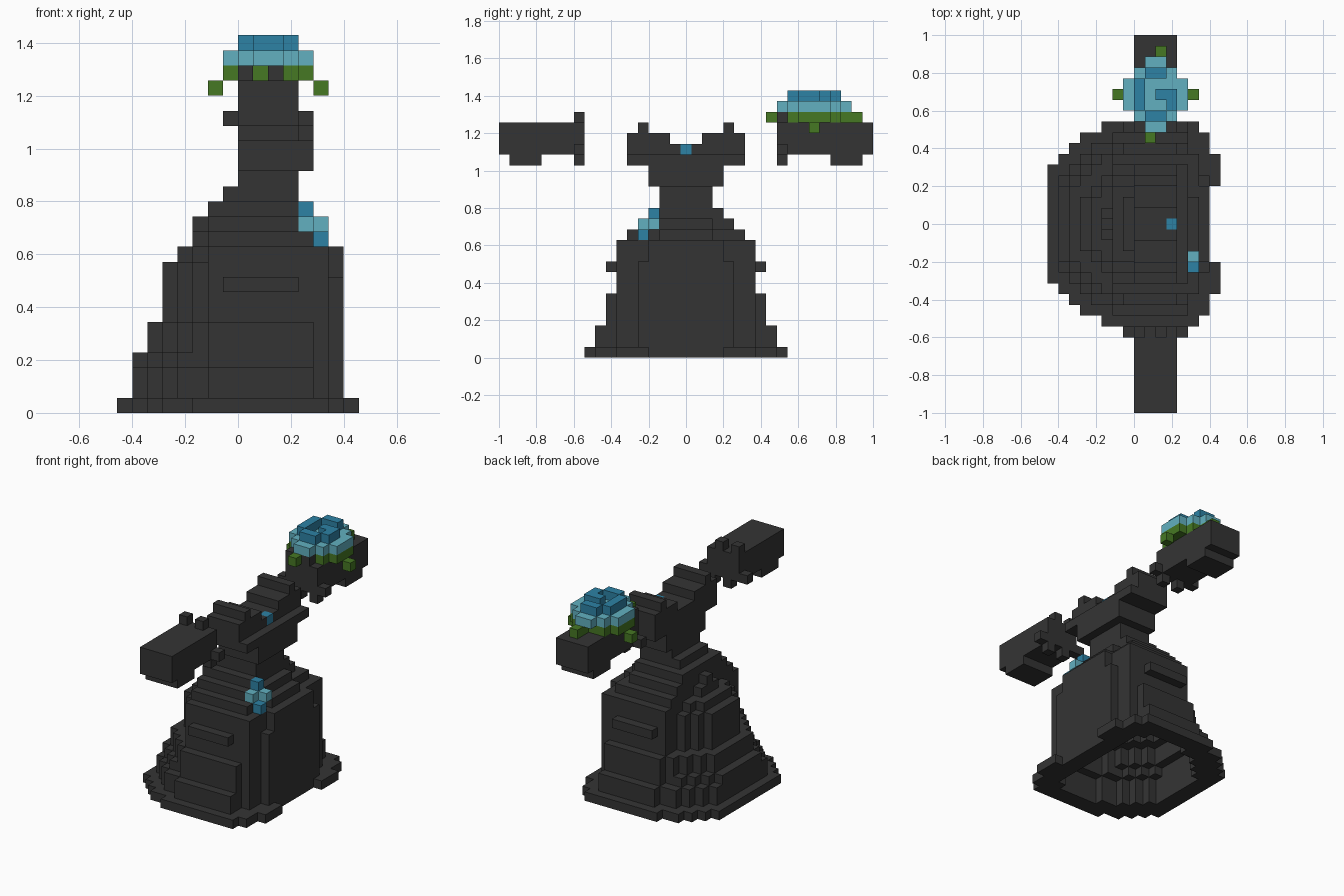
import bpy
import bmesh
from mathutils import Vector

if "Cube" in bpy.data.objects:
    bpy.data.objects.remove(bpy.data.objects["Cube"], do_unlink=True)

V = 2 / 35  # edge length of one block


def material(name, color):
    m = bpy.data.materials.new(name)
    m.use_nodes = True
    m.diffuse_color = (*color, 1)
    m.node_tree.nodes["Principled BSDF"].inputs["Base Color"].default_value = (*color, 1)
    return m


charcoal = material("charcoal", (0.034, 0.034, 0.034))
light_blue = material("light_blue", (0.122, 0.434, 0.527))
deep_blue = material("deep_blue", (0.026, 0.223, 0.376))
leaf_green = material("leaf_green", (0.061, 0.188, 0.017))


def box(xs, ys, zs):
    """Blocks filling inclusive ranges; a single number is one block."""
    def span(r):
        return range(r, r + 1) if isinstance(r, int) else range(r[0], r[1] + 1)
    return {(x, y, z) for x in span(xs) for y in span(ys) for z in span(zs)}


AXES = [Vector(a) for a in ((1, 0, 0), (0, 1, 0), (0, 0, 1))]


def build(name, cells, mat):
    """Make one object from the exposed sides of the blocks; y = 0 is the middle row."""
    bm = bmesh.new()
    for cell in cells:
        mid = Vector(cell) + Vector((-7.5, 0, 0.5))
        for a in range(3):
            u, w = AXES[(a + 1) % 3] / 2, AXES[(a + 2) % 3] / 2
            for s in (-1, 1):
                near = list(cell)
                near[a] += s
                if tuple(near) in cells:
                    continue
                c = mid + AXES[a] * s / 2
                corners = [c - u - w, c + u - w, c + u + w, c - u + w]
                bm.faces.new([bm.verts.new(p * V) for p in corners[::s]])
    bmesh.ops.remove_doubles(bm, verts=bm.verts, dist=V / 100)
    bmesh.ops.dissolve_limit(bm, angle_limit=0.01, verts=bm.verts, edges=bm.edges)
    mesh = bpy.data.meshes.new(name)
    bm.to_mesh(mesh)
    bm.free()
    mesh.materials.append(mat)
    obj = bpy.data.objects.new(name, mesh)
    bpy.context.collection.objects.link(obj)


# Skirt: stepped layers, each with a back edge and a half width
back = [0, 1, 1, 1, 2, 2, 3, 3, 3, 3, 4, 5, 5, 6, 7]
half = [9, 8, 8, 7, 7, 7, 6, 6, 6, 6, 6, 5, 4, 3, 2]
corner = [5, 3, 2, 1]


def front_edge(k, y):
    if k == 0:
        return 13 if y == 9 else 14 if y > 6 or y < 4 else 15
    if k <= 10:
        return 14 if y <= (4 if k < 9 else 3) else 13 if y <= 6 else 12
    if k <= 12:
        return 24 - k if y <= 2 else 23 - k
    return 11


solid = set()
for k, (x0, h) in enumerate(zip(back, half)):
    for y in range(-h, h + 1):
        inset = h - abs(y)
        start = x0 + (corner[inset] if inset < len(corner) else 0)
        solid |= box((max(x0, min(start, 6 if k else 5)), front_edge(k, abs(y))), y, k)


def is_shell(c):
    x, y, z = c
    if z >= 13 or (x, y, z + 1) not in solid:
        return True
    reach = 2 if z == 0 else 1
    return any((x + i, y + j, z) not in solid
               for i in range(-reach, reach + 1) for j in range(-reach, reach + 1))


build("skirt", {c for c in solid if is_shell(c)}, charcoal)
for side, s in (("right", -1), ("left", 1)):
    build(side + "_skirt_fold", box((7, 11), 7 * s, 8), charcoal)

# Bodice with a dipped neckline and a raised strip on each shoulder
bodice = box((8, 11), (-2, 2), 15) | box((8, 11), (-3, 3), (16, 17))
bodice |= box((8, 11), (-5, 5), (18, 20)) | box(12, (-3, 3), (16, 17)) | box(12, (-5, 5), 18)
bodice -= box((8, 11), (-1, 1), 20)
for s in (-1, 1):
    bodice |= box((8, 11), 4 * s, 21)
gem = box(11, 0, 19)
build("bodice", bodice - gem, charcoal)
build("neck_gem", gem, deep_blue)


# Detached sleeves with a hanging edge and a jagged cuff
def sleeve(name, start, end, cuff):
    s = 1 if cuff > 0 else -1
    cells = box((8, 11), (start, end), (19, 21))
    cells |= box((8, 11), tuple(sorted((14 * s, 16 * s))), 18)
    cells |= box((8, 11), cuff, (19, 21)) | box(7, cuff, 19) | box(12, cuff, 19)
    for x in (8, 10):
        cells |= box(x, cuff, 22) | box(x + 1, cuff, 18)
    build(name, cells, charcoal)


sleeve("right_sleeve", -17, -11, -10)
sleeve("left_sleeve", 10, 17, 9)

# Large flower on the left sleeve
leaves = box((7, 12), (11, 13), 22) | box((8, 11), (10, 14), 22)
leaves |= box(10, (15, 16), 22) | box(9, (8, 9), 22) | box(6, 12, 21) | box(13, 12, 21)
petals = box((7, 12), (11, 13), 23) | box((8, 11), (10, 14), 23) | box((9, 10), (9, 15), 23)
swirl = box(8, (11, 13), 24) | box((9, 10), 14, 24) | box((9, 10), 10, 24)
swirl |= box((10, 11), 12, 24) | box(11, 11, 24)
build("flower_leaves", leaves, leaf_green)
build("flower_petals", petals, light_blue)
build("flower_swirl", swirl, deep_blue)

# Small flower at the waist
build("waist_flower_light", box(13, -3, 12) | box(12, -4, 12), light_blue)
build("waist_flower_dark", box(12, -3, 13) | box(13, -4, 11), deep_blue)
